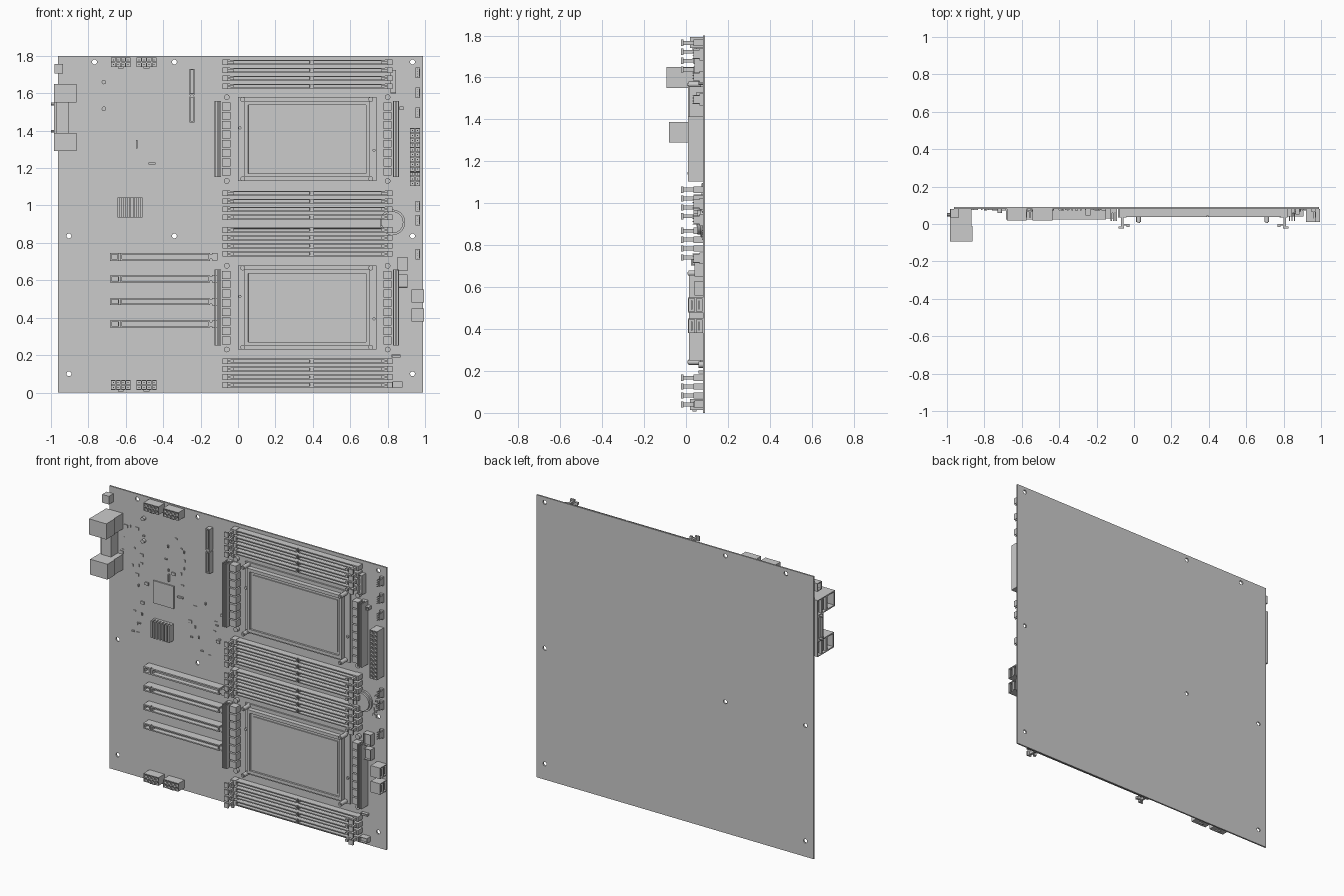
import bpy, bmesh, math, random
from mathutils import Matrix, Vector

if "Cube" in bpy.data.objects:
    bpy.data.objects.remove(bpy.data.objects["Cube"])

BOARD = 0.08                      # front surface of the board (y)
random.seed(4)


class Part:
    """Collects boxes and cylinders into one named object."""
    def __init__(self, name):
        self.name, self.bm = name, bmesh.new()

    def box(self, x0, x1, z0, z1, y0, y1=BOARD, recess=None, rim=0.005, depth=0.03):
        m = (Matrix.Translation(((x0 + x1) / 2, (y0 + y1) / 2, (z0 + z1) / 2))
             @ Matrix.Diagonal((x1 - x0, y1 - y0, z1 - z0, 1)))
        vs = bmesh.ops.create_cube(self.bm, size=1, matrix=m)['verts']
        if recess:
            faces = {f for v in vs for f in v.link_faces}
            for f in faces:
                f.normal_update()
            f = max(faces, key=lambda q: q.normal.dot(Vector(recess)))
            bmesh.ops.inset_individual(self.bm, faces=[f], thickness=rim)
            f.normal_update()
            bmesh.ops.inset_individual(self.bm, faces=[f], thickness=0.0001, depth=-depth)

    def cyl(self, x, z, r, y0, y1=BOARD, seg=16, axis='Y', y=None):
        if axis == 'Y':
            m = Matrix.Translation((x, (y0 + y1) / 2, z)) @ Matrix.Rotation(math.pi / 2, 4, 'X')
        else:                     # along x: y0, y1 are the x limits
            m = Matrix.Translation(((y0 + y1) / 2, y, z)) @ Matrix.Rotation(math.pi / 2, 4, 'Y')
        bmesh.ops.create_cone(self.bm, cap_ends=True, segments=seg, radius1=r, radius2=r,
                              depth=abs(y1 - y0), matrix=m)

    def done(self, smooth=False):
        me = bpy.data.meshes.new(self.name)
        self.bm.to_mesh(me)
        self.bm.free()
        ob = bpy.data.objects.new(self.name, me)
        bpy.context.collection.objects.link(ob)
        if smooth:
            bpy.ops.object.select_all(action='DESELECT')
            ob.select_set(True)
            bpy.context.view_layer.objects.active = ob
            bpy.ops.object.shade_smooth_by_angle(angle=math.radians(40))
        return ob


FRONT = (0, -1, 0)

# Board with mounting holes
p = Part("board")
p.box(-0.963, 0.99, 0, 1.8, BOARD, 0.09)
board = p.done()
p = Part("hole_cutter")
for x, z in [(-0.767, 1.767), (-0.34, 1.767), (0.933, 1.767), (-0.904, 0.837),
             (-0.34, 0.837), (0.933, 0.837), (-0.904, 0.1), (0.933, 0.1)]:
    p.cyl(x, z, 0.013, 0.05, 0.12, 20)
cutter = p.done()
cutter.hide_render = True
mod = board.modifiers.new("holes", 'BOOLEAN')
mod.operation, mod.solver, mod.object = 'DIFFERENCE', 'EXACT', cutter
bpy.context.view_layer.objects.active = board
bpy.ops.object.modifier_apply(modifier=mod.name)
bpy.data.objects.remove(cutter)


# Memory slots with end latches
def memory_slot(z, i):
    p = Part(f"memory_slot_{i}")
    for x0, x1 in ((-0.045, 0.39), (0.396, 0.79)):
        p.box(x0, x1, z - 0.013, z + 0.013, 0.037, recess=FRONT, rim=0.009, depth=0.025)
    p.box(0.39, 0.396, z - 0.013, z + 0.013, 0.045)
    for end, s in ((-0.083, 1), (0.826, -1)):
        def b(a, c, h, y0, y1):
            xa, xc = sorted((end + s * a, end + s * c))
            p.box(xa, xc, z - h, z + h, y0, y1)
        b(0.004, 0.04, 0.015, 0.035, BOARD)      # end block
        b(0.014, 0.028, 0.009, -0.015, 0.035)    # lever
        b(0.0, 0.03, 0.015, -0.024, -0.013)      # thumb tab
        b(0.044, 0.06, 0.008, -0.015, 0.0)       # module hook
        b(0.028, 0.044, 0.005, -0.008, 0.0)
    p.done()


n = 0
for top in (1.765, 1.065, 0.869, 0.168):
    for k in range(4):
        n += 1
        memory_slot(top - k * 0.0425, n)

# Processor sockets and power stages, one set per processor
for i, z in enumerate((1.355, 0.454), 1):
    p = Part(f"processor_socket_{i}")
    p.box(0.0, 0.74, z - 0.225, z + 0.225, 0.07)
    p.box(0.035, 0.703, z - 0.203, z + 0.203, 0.04, recess=FRONT, rim=0.028, depth=0.012)
    p.box(0.075, 0.67, z - 0.165, z + 0.165, 0.046, 0.055)
    for x in (0.025, 0.71):
        for s in (-1, 1):
            p.cyl(x, z + s * 0.212, 0.013, 0.012)
            p.cyl(x, z + s * 0.212, 0.007, 0.006, 0.012)
    p.cyl(0.01, z + 0.06, 0.008, 0.06)
    p.cyl(0.727, z - 0.06, 0.008, 0.06)
    p.done(True)
    p = Part(f"cooler_standoffs_{i}")
    for x in (-0.06, 0.8):
        for s in (-1, 1):
            p.cyl(x, z + s * 0.224, 0.015, 0.06)
    p.done(True)
    p = Part(f"inductors_{i}")
    for x0, x1 in ((-0.086, -0.04), (0.778, 0.822)):
        for k in range(8):
            c = z - 0.175 + k * 0.05
            p.box(x0, x1, c - 0.021, c + 0.021, 0.035)
    p.done()
    p = Part(f"power_heatsinks_{i}")
    for x0 in (-0.125, 0.828):
        p.box(x0, x0 + 0.034, z - 0.203, z + 0.203, 0.06)
        for k in range(3):
            p.box(x0 + k * 0.0135, x0 + k * 0.0135 + 0.007, z - 0.203, z + 0.203, 0.015, 0.06)
    p.done()

# Expansion slots
for i, z in enumerate((0.725, 0.607, 0.486, 0.366), 1):
    h = 0.021 if i == 1 else 0.018
    p = Part(f"expansion_slot_{i}")
    p.box(-0.685, -0.635, z - h, z + h, 0.025, recess=FRONT, rim=h * 0.6, depth=0.03)
    p.box(-0.63, -0.15, z - h, z + h, 0.025, recess=FRONT, rim=h * 0.6, depth=0.03)
    p.box(-0.635, -0.63, z - h, z + h, 0.035)
    p.box(-0.15, -0.138, z - 0.012, z + 0.012, 0.03)
    p.box(-0.138, -0.11, z - 0.02, z + 0.02, 0.03)
    p.done()


# Power connectors made of hollow pin cells
def pin_block(name, x0, x1, z0, z1, nx, nz, y0, rim=0.005):
    p = Part(name)
    dx, dz = (x1 - x0) / nx, (z1 - z0) / nz
    for a in range(nx):
        for c in range(nz):
            x, z = x0 + a * dx, z0 + c * dz
            p.box(x, x + dx, z, z + dz, y0, recess=FRONT, rim=rim, depth=0.04)
            p.box(x + dx * .4, x + dx * .6, z + dz * .4, z + dz * .6, y0 + 0.015, y0 + 0.042)
    if nx > nz:                   # retaining clip
        xm = (x0 + x1) / 2
        p.box(xm - 0.015, xm + 0.015, z0 - 0.008, z0, y0 + 0.01, y0 + 0.03)
    p.done()


for row, z in (("top", 1.74), ("bottom", 0.014)):
    pin_block(f"cpu_power_{row}_a", -0.68, -0.575, z, z + 0.052, 4, 2, 0.02)
    pin_block(f"cpu_power_{row}_b", -0.543, -0.435, z, z + 0.052, 4, 2, 0.02)
pin_block("main_power", 0.92, 0.973, 1.104, 1.413, 2, 12, 0.01)

# Fan headers along the right edge
for i, z in enumerate((1.71, 1.602, 1.495, 0.997, 0.92, 0.738), 1):
    p = Part(f"fan_header_{i}")
    p.box(0.95, 0.972, z - 0.028, z + 0.028, 0.065)
    p.box(0.967, 0.972, z - 0.02, z + 0.02, 0.035, 0.065)
    for k in range(4):
        c = z - 0.02 + k * 0.0133
        p.box(0.956, 0.961, c - 0.002, c + 0.002, 0.03, 0.065)
    p.done()

# Drive connectors facing right
for i, z in enumerate((0.48, 0.38), 1):
    p = Part(f"drive_connector_{i}")
    for y in (0.01, 0.045):
        p.box(0.928, 0.995, z, z + 0.07, y, y + 0.035, recess=(1, 0, 0), rim=0.006, depth=0.045)
        p.box(0.955, 0.99, z + 0.012, z + 0.055, y + 0.015, y + 0.02)
    p.done()

# Rear ports facing left
p = Part("network_and_usb_ports")
for z0, z1, y0 in ((1.55, 1.65, -0.094), (1.29, 1.388, -0.082)):
    p.box(-0.985, -0.863, z0, z1, y0, -0.01, recess=(-1, 0, 0), rim=0.012, depth=0.08)
    for k in range(2):
        y = -0.01 + k * 0.045
        p.box(-0.985, -0.868, z0, z1, y, y + 0.045, recess=(-1, 0, 0), rim=0.007, depth=0.08)
        p.box(-0.975, -0.91, z0 + 0.015, z1 - 0.015, y + 0.02, y + 0.027)
p.done()
p = Part("video_port")
p.box(-0.97, -0.903, 1.388, 1.55, 0.01)
p.box(-0.985, -0.97, 1.388, 1.55, 0.02, recess=(-1, 0, 0), rim=0.017, depth=0.01)
for z in (1.397, 1.543):
    p.cyl(0, z, 0.009, -1.0, -0.985, 6, 'X', 0.05)
p.done()
p = Part("service_port")
p.box(-0.982, -0.935, 1.705, 1.757, 0.035, recess=(-1, 0, 0), rim=0.008, depth=0.03)
p.done()

# Controller chip and finned chipset heatsink
p = Part("controller_chip")
p.box(-0.648, -0.505, 1.14, 1.283, 0.072)
p.done()
p = Part("chipset_heatsink")
p.box(-0.643, -0.51, 0.935, 1.042, 0.066)
for k in range(7):
    x = -0.643 + k * 0.0203
    p.box(x, x + 0.011, 0.935, 1.042, 0.035, 0.066)
p.done()

# Upright card connector
p = Part("card_connector")
for z0, z1 in ((1.445, 1.583), (1.591, 1.73)):
    p.box(-0.26, -0.232, z0, z1, 0.045, recess=FRONT, rim=0.009, depth=0.02)
p.box(-0.256, -0.236, 1.583, 1.591, 0.05)
p.done()

# Coin battery in its holder
p = Part("coin_battery")
p.cyl(0.826, 0.91, 0.068, 0.068, seg=32)
p.cyl(0.826, 0.91, 0.058, 0.055, 0.068, 32)
p.box(0.765, 0.80, 0.89, 0.93, 0.05)
p.done(True)

# Round studs near the rear ports
p = Part("studs")
for z in (1.66, 1.517):
    p.cyl(-0.717, z, 0.012, 0.06)
p.done(True)

# Pin headers and sockets on the right side
p = Part("side_headers")
for x0, x1, z0, z1, y in ((0.853, 0.906, 0.65, 0.725, 0.04), (0.858, 0.906, 0.56, 0.63, 0.04),
                          (0.815, 0.845, 1.6, 1.725, 0.04), (0.826, 0.88, 0.026, 0.058, 0.04),
                          (0.822, 0.868, 0.188, 0.202, 0.06), (0.863, 0.885, 1.51, 1.53, 0.05)):
    p.box(x0, x1, z0, z1, y, recess=FRONT, rim=0.004, depth=0.015)
p.done()

# Small scattered surface components
p = Part("small_components")
for lo, hi, z0, z1, count in ((-0.88, -0.35, 1.32, 1.6, 22), (-0.8, -0.68, 0.9, 1.3, 10),
                              (-0.46, -0.15, 0.88, 1.35, 16), (0.86, 0.93, 0.8, 1.1, 8)):
    for _ in range(count):
        x, z = random.uniform(lo, hi), random.uniform(z0, z1)
        w, h = random.choice(((0.008, 0.004), (0.004, 0.008), (0.012, 0.009)))
        p.box(x - w, x + w, z - h, z + h, random.choice((0.073, 0.076)))
for x0, x1, z0, z1 in ((-0.545, -0.537, 1.305, 1.35), (-0.478, -0.44, 1.22, 1.23)):
    p.box(x0, x1, z0, z1, 0.068)
p.done()
